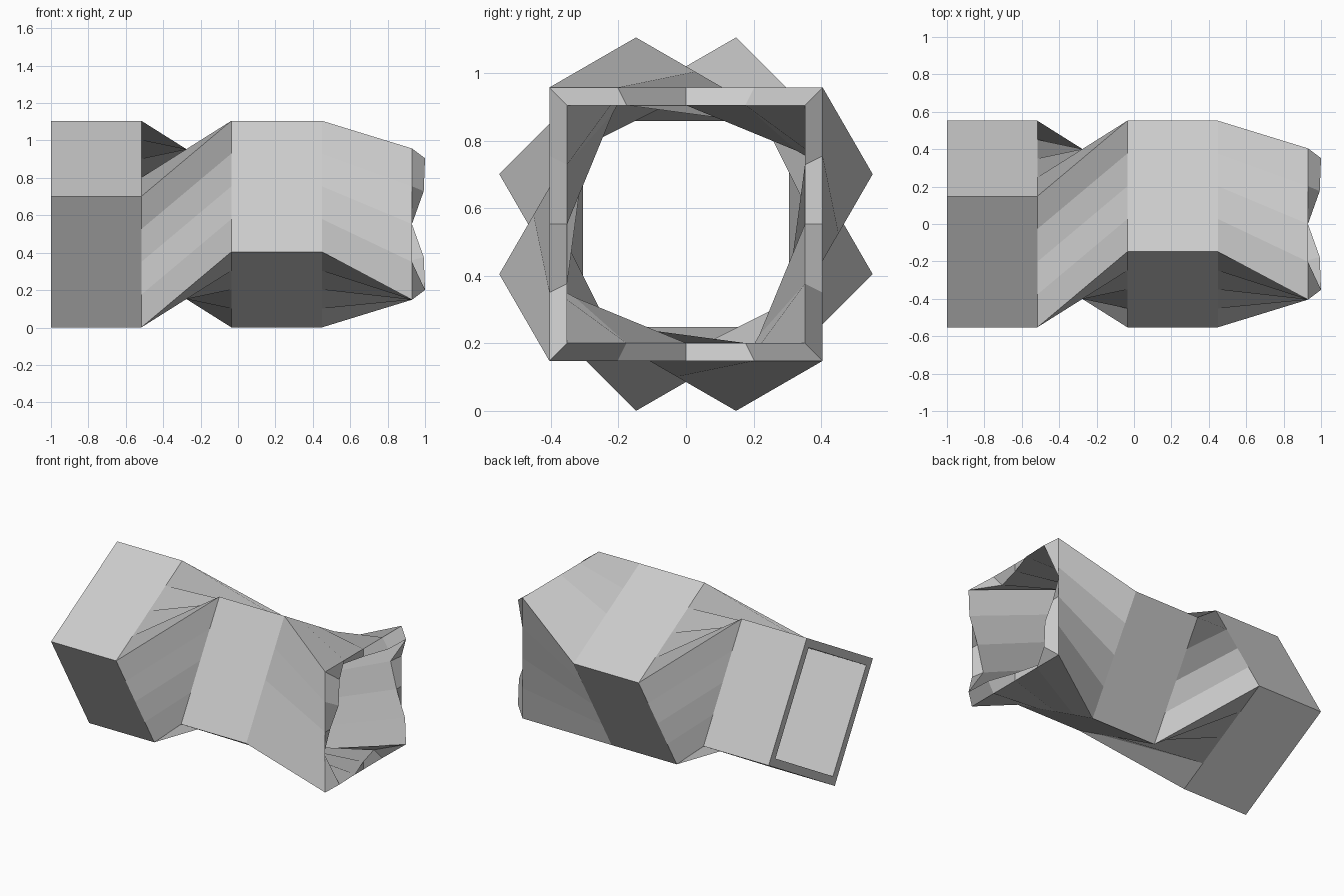
import bpy, bmesh
from math import cos, sin, radians

if "Cube" in bpy.data.objects:
    bpy.data.objects.remove(bpy.data.objects["Cube"])

R = 0.572          # corner radius of the square section
H = 0.553          # height of the tube axis
CUTS = 4           # strips per side
STATIONS = [(-1.0, 75), (-0.517, 75), (-0.035, 15), (0.448, 15), (0.93, 45)]
LIP = [0.07, 0.063, 0.0, -0.045]   # wavy end of the inner wall, per strip


def ring(bm, x, angle, scale=1.0, lip=None):
    corners = [(R * scale * cos(radians(angle + 90 * i)),
                R * scale * sin(radians(angle + 90 * i))) for i in range(4)]
    verts = []
    for i in range(4):
        (y0, z0), (y1, z1) = corners[i], corners[(i + 1) % 4]
        for k in range(CUTS):
            t = k / CUTS
            dx = lip[k] if lip else 0
            verts.append(bm.verts.new((x + dx, y0 + (y1 - y0) * t, H + z0 + (z1 - z0) * t)))
    return verts


def bridge(bm, a, b):
    n = len(a)
    for i in range(n):
        j = (i + 1) % n
        bm.faces.new((a[i], a[j], b[j], b[i]))


bm = bmesh.new()

# Outer and inner walls of the twisted square tube
outer = [ring(bm, x, a) for x, a in STATIONS]
inner = [ring(bm, x, a, 0.87, LIP if x > 0.9 else None) for x, a in STATIONS]
for wall in (outer, inner):
    for a, b in zip(wall, wall[1:]):
        bridge(bm, a, b)

# Rims joining the walls at both ends
bridge(bm, outer[0], inner[0])
bridge(bm, outer[-1], inner[-1])
bmesh.ops.recalc_face_normals(bm, faces=bm.faces[:])

mesh = bpy.data.meshes.new("twisted_square_tube")
bm.to_mesh(mesh)
bm.free()
tube = bpy.data.objects.new("twisted_square_tube", mesh)
bpy.context.collection.objects.link(tube)
